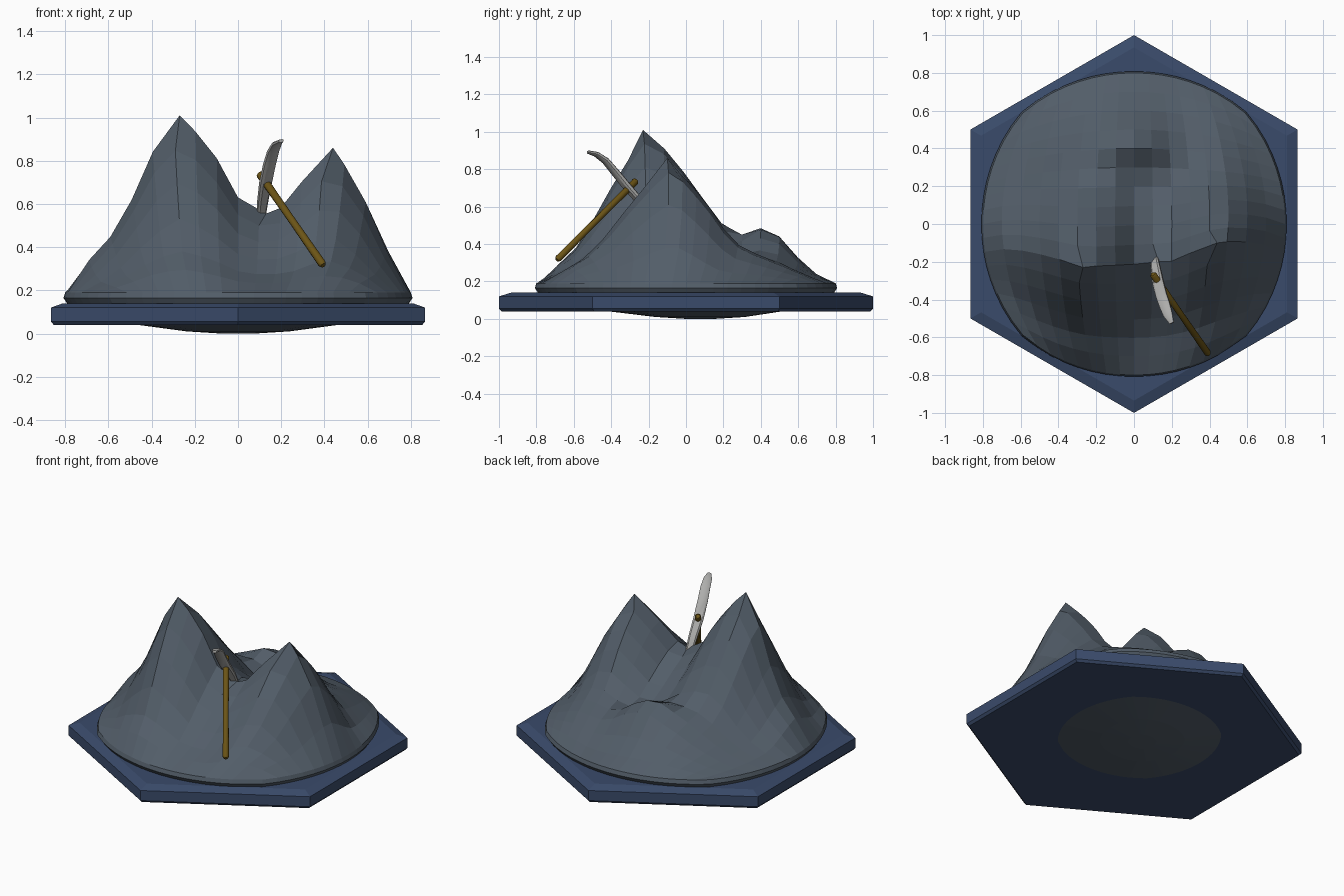
import bpy, bmesh, math
from mathutils import Vector

if "Cube" in bpy.data.objects:
    bpy.data.objects.remove(bpy.data.objects["Cube"])


def material(name, rgb):
    m = bpy.data.materials.new(name)
    m.diffuse_color = (*rgb, 1)
    m.use_nodes = True
    m.node_tree.nodes["Principled BSDF"].inputs["Base Color"].default_value = m.diffuse_color
    return m


def finish(name, bm, mat, angle=None):
    bmesh.ops.recalc_face_normals(bm, faces=bm.faces[:])
    me = bpy.data.meshes.new(name)
    bm.to_mesh(me)
    bm.free()
    ob = bpy.data.objects.new(name, me)
    bpy.context.collection.objects.link(ob)
    me.materials.append(mat)
    if angle:
        bpy.ops.object.select_all(action='DESELECT')
        ob.select_set(True)
        bpy.context.view_layer.objects.active = ob
        bpy.ops.object.shade_smooth_by_angle(angle=math.radians(angle))
    return ob


def loft(name, rings, mat, angle=None):
    bm = bmesh.new()
    vs = [[bm.verts.new(p) for p in r] for r in rings]
    n = len(vs[0])
    for a, b in zip(vs, vs[1:]):
        for i in range(n):
            bm.faces.new((a[i], a[(i + 1) % n], b[(i + 1) % n], b[i]))
    bm.faces.new(vs[0])
    bm.faces.new(vs[-1])
    return finish(name, bm, mat, angle)


def lerp(pts, x):
    if x <= pts[0][0]:
        return pts[0][1]
    for (a, p), (b, q) in zip(pts, pts[1:]):
        if x <= b:
            return p + (q - p) * (x - a) / (b - a)
    return pts[-1][1]


rock = material("rock", (0.085, 0.11, 0.14))
blue = material("base_blue", (0.042, 0.07, 0.145))
wood = material("wood", (0.15, 0.09, 0.008))
steel = material("steel", (0.42, 0.42, 0.41))

# Hexagonal base with chamfered rims
loft("hex_base",
     [[(r * math.sin(k * math.pi / 3), r * math.cos(k * math.pi / 3), z) for k in range(6)]
      for r, z in ((0.985, 0.04), (1, 0.055), (1, 0.12), (0.935, 0.14))], blue)

# Mountain: ridge height along x, ridge position, front and back slope profiles
RIDGE = [(-0.8, 0.24), (-0.77, 0.28), (-0.63, 0.39), (-0.52, 0.56), (-0.4, 0.84), (-0.27, 1.01),
         (-0.13, 0.87), (0, 0.63), (0.07, 0.58), (0.13, 0.555), (0.24, 0.6), (0.33, 0.77),
         (0.44, 0.86), (0.57, 0.67), (0.7, 0.38), (0.8, 0.18)]
RIDGE_Y = [(-0.8, -0.1), (-0.27, -0.23), (0.2, -0.2), (0.44, -0.1), (0.8, -0.05)]
FRONT = [(0, 1), (0.25, 0.73), (0.55, 0.35), (0.65, 0.25), (0.84, 0.13), (1, 0)]
BACK = [(0, 1), (0.11, 0.92), (0.27, 0.68), (0.37, 0.48), (0.49, 0.31), (0.65, 0.21),
        (0.9, 0.07), (1, 0)]
FOOT, R, P, K = 0.18, 0.8, 2.3, 0.46


def height(x, y):
    edge = R * max(0, 1 - abs(x / R) ** P) ** (1 / P)
    ridge = lerp(RIDGE_Y, x)
    d = y - ridge
    room = max(0.08, edge + ridge if d < 0 else edge - ridge)
    f = lerp(FRONT if d < 0 else BACK, min(1, abs(d) / room))
    h = FOOT + (lerp(RIDGE, x) - FOOT) * f
    # low knoll behind the saddle
    return h + 0.2 * math.exp(-(x / 0.22) ** 2 - ((y - 0.44) / 0.17) ** 2)


N = 16
bm = bmesh.new()
grid = []
for j in range(N + 1):
    row = []
    for i in range(N + 1):
        u, v = 2 * i / N - 1, 2 * j / N - 1
        x = R * u * math.sqrt(1 - K * v * v)
        y = R * v * math.sqrt(1 - K * u * u)
        y += (lerp(RIDGE_Y, x) + 0.2) * max(0, 1 - abs(y + 0.2) / 0.5) * (1 - u ** 4)
        rim = i in (0, N) or j in (0, N)
        row.append(bm.verts.new((x, y, 0.19 if rim else height(x, y))))
    grid.append(row)
for j in range(N):
    for i in range(N):
        bm.faces.new((grid[j][i], grid[j][i + 1], grid[j + 1][i + 1], grid[j + 1][i]))
# Sharp summits and the saddle
for s in ((-0.27, -0.23, 1.01), (0.44, -0.1, 0.86), (0.13, -0.2, 0.555)):
    near = min(bm.verts, key=lambda w: (w.co.xy - Vector(s[:2])).length)
    near.co = s
# Rounded foot and shallow underside bulge
loop = [e for e in bm.edges if e.is_boundary]
last = 1.0
for scale, z in ((1.01, 0.165), (0.985, 0.135), (0.58, 0.04), (0.3, 0.01), (0.1, 0.0)):
    out = bmesh.ops.extrude_edge_only(bm, edges=loop)['geom']
    loop = [g for g in out if isinstance(g, bmesh.types.BMEdge) and g.is_boundary]
    for v in {v for e in loop for v in e.verts}:
        v.co.x *= scale / last
        v.co.y = v.co.y * scale / last + (0.05 if z < 0.05 else 0)
        v.co.z = z
    last = scale
bmesh.ops.holes_fill(bm, edges=loop)
finish("mountain", bm, rock)

# Pick handle
top, end = Vector((0.10, -0.265, 0.74)), Vector((0.395, -0.69, 0.315))
d = (end - top).normalized()
a = d.orthogonal().normalized()
b = d.cross(a)
rings = []
for t, r in ((0, 0.012), (0.012, 0.019), (0.5, 0.017), (0.98, 0.019), (1, 0.012)):
    c = top.lerp(end, t)
    rings.append([c + r * (a * math.cos(k * math.pi / 5) + b * math.sin(k * math.pi / 5))
                  for k in range(10)])
loft("pick_handle", rings, wood, 40)

# Curved pick head, lower point buried in the saddle
path = [(0.105, -0.165, 0.46), (0.108, -0.19, 0.55), (0.115, -0.235, 0.615), (0.128, -0.31, 0.70),
        (0.146, -0.38, 0.785), (0.163, -0.43, 0.845), (0.18, -0.48, 0.88), (0.2, -0.525, 0.892)]
half = [0.012, 0.022, 0.026, 0.03, 0.03, 0.029, 0.025, 0.012]
thick = [0.006, 0.011, 0.014, 0.016, 0.015, 0.013, 0.01, 0.007]
path = [Vector(p) for p in path]
rings = []
for i, p in enumerate(path):
    tan = (path[min(i + 1, 7)] - path[max(i - 1, 0)]).normalized()
    side = d.cross(tan).normalized()
    up = tan.cross(side)
    w, t = half[i], thick[i]
    rings.append([p + side * w * sx + up * t * sy for sx, sy in
                  ((1, 0.5), (0.65, 1), (-0.65, 1), (-1, 0.5),
                   (-1, -0.5), (-0.65, -1), (0.65, -1), (1, -0.5))])
loft("pick_head", rings, steel, 35)
